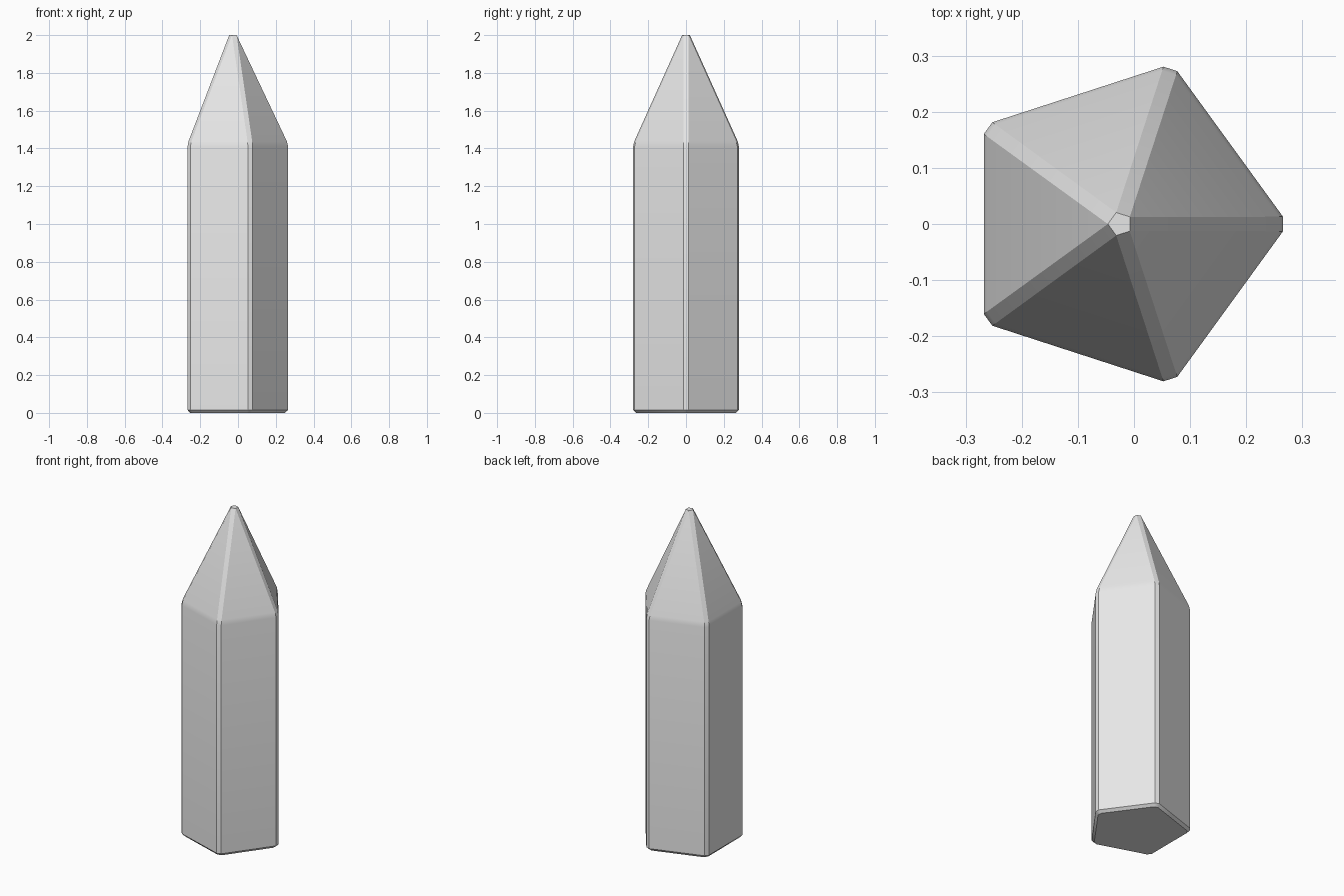
import bpy, bmesh
from math import cos, sin, pi, radians
from mathutils import Vector

old = bpy.data.objects.get("Cube")
if old:
    bpy.data.objects.remove(old)

SIDES = 5
CHAMFER = 0.016      # distance cut back from each corner
CENTRE_X = -0.025    # puts the bounding box on the origin

# Levels from base to tip: height and radius of the sharp-cornered pentagon
LEVELS = [(0, 0.283), (0.016, 0.3), (1.408, 0.3), (1.438, 0.293), (2, 0.0267)]


def make_ring(bm, z, radius):
    """Pentagon with each corner cut off, as a list of vertices."""
    corners = [Vector((CENTRE_X + radius * cos(2 * pi * i / SIDES),
                       radius * sin(2 * pi * i / SIDES), z)) for i in range(SIDES)]
    cut = min(CHAMFER, radius * sin(pi / SIDES))
    ring = []
    for i, corner in enumerate(corners):
        for other in (corners[i - 1], corners[(i + 1) % SIDES]):
            ring.append(bm.verts.new(corner + (other - corner).normalized() * cut))
    return ring


# Pointed five-sided shaft with chamfered edges
bm = bmesh.new()
rings = [make_ring(bm, z, r) for z, r in LEVELS]
for low, high in zip(rings, rings[1:]):
    for i in range(len(low)):
        j = (i + 1) % len(low)
        bm.faces.new((low[i], low[j], high[j], high[i]))
bm.faces.new(rings[0][::-1])
bm.faces.new(rings[-1])
bmesh.ops.remove_doubles(bm, verts=bm.verts, dist=0.001)
bmesh.ops.recalc_face_normals(bm, faces=bm.faces)
mesh = bpy.data.meshes.new("pointed_shaft")
bm.to_mesh(mesh)
bm.free()

# Plain grey
grey = bpy.data.materials.new("light_grey")
grey.use_nodes = True
grey.diffuse_color = (0.8, 0.8, 0.8, 1)
grey.node_tree.nodes["Principled BSDF"].inputs["Base Color"].default_value = (0.8, 0.8, 0.8, 1)
mesh.materials.append(grey)

shaft = bpy.data.objects.new("pointed_shaft", mesh)
bpy.context.collection.objects.link(shaft)
bpy.context.view_layer.objects.active = shaft
shaft.select_set(True)
bpy.ops.object.shade_smooth_by_angle(angle=radians(30))
